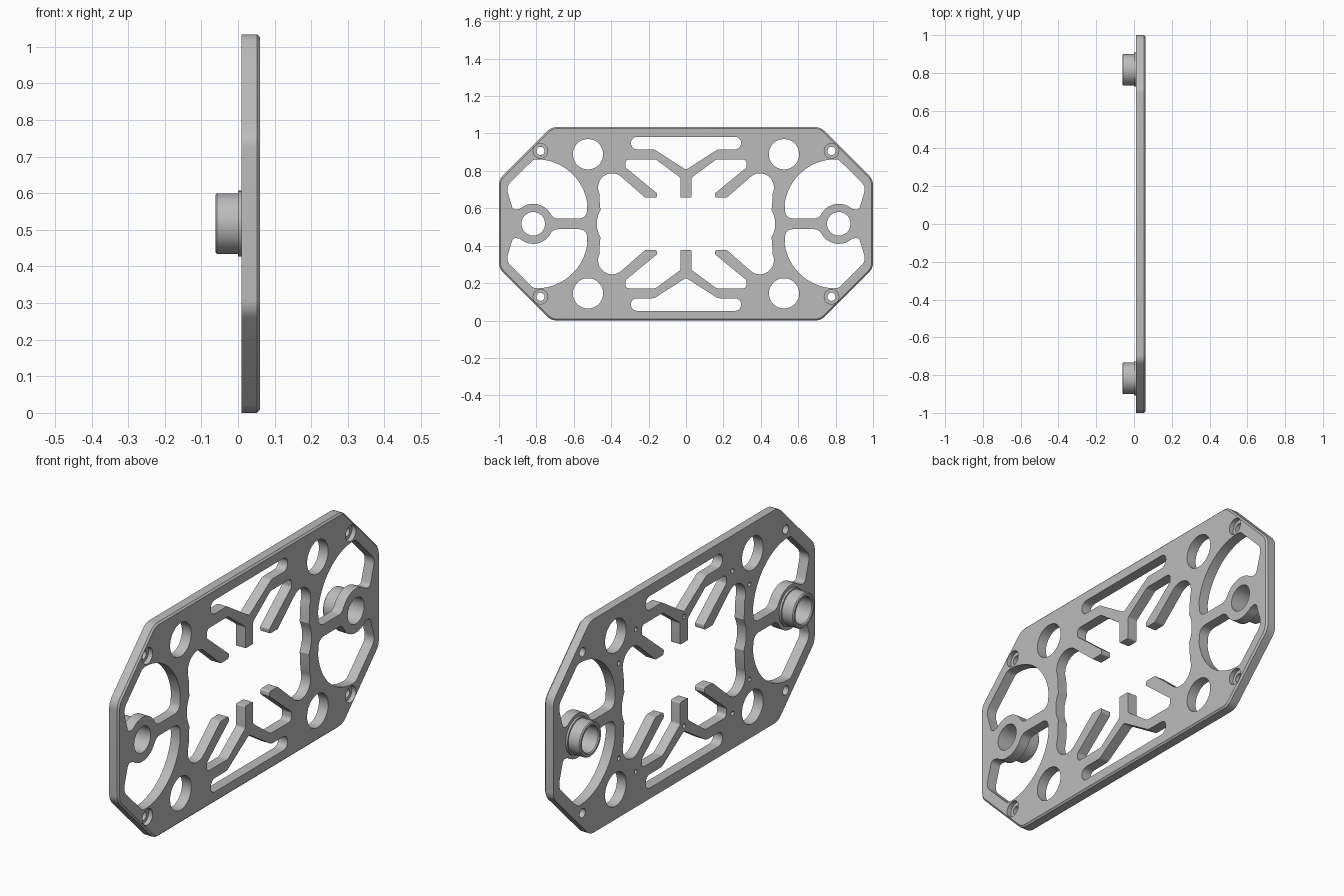
import bpy, bmesh
from math import sin, cos, pi, radians
from mathutils import Vector, Matrix

cube = bpy.data.objects.get("Cube")
if cube:
    bpy.data.objects.remove(cube)

BACK, FACE, MID = 0.01, 0.06, 0.517   # plate thickness range in x, centre height

grey = bpy.data.materials.new("satin grey")
grey.use_nodes = True
grey.diffuse_color = (0.5, 0.5, 0.5, 1)
grey.node_tree.nodes["Principled BSDF"].inputs["Base Color"].default_value = (0.5, 0.5, 0.5, 1)


def arc(cu, cv, r, a0, a1, n):
    """Points along an arc, with no corner rounding."""
    angles = [radians(a0 + (a1 - a0) * i / n) for i in range(n + 1)]
    return [(cu + r * cos(a), cv + r * sin(a), 0) for a in angles]


def circle(cu, cv, r, n=40):
    return arc(cu, cv, r, 0, 360, n)[:-1]


def fillet(points, steps=6):
    """Round each corner (u, v, radius) of a closed outline."""
    out = []
    for i, (u, v, r) in enumerate(points):
        p = Vector((u, v))
        a = Vector(points[i - 1][:2]) - p
        b = Vector(points[(i + 1) % len(points)][:2]) - p
        if r == 0 or a.length < 1e-5 or b.length < 1e-5:
            out.append(p)
            continue
        half = a.angle(b) / 2
        t = min(r * cos(half) / sin(half), 0.48 * a.length, 0.48 * b.length)
        r = t * sin(half) / cos(half)
        c = p + (a.normalized() + b.normalized()).normalized() * (r / sin(half))
        start, end = p + a.normalized() * t - c, p + b.normalized() * t - c
        sweep = start.angle_signed(end)
        for k in range(steps + 1):
            out.append(c + Matrix.Rotation(-sweep * k / steps, 2) @ start)
    return out


def prism(bm, points, x0, x1):
    """Extrude a rounded outline from x0 to x1."""
    verts = [bm.verts.new((x0, p[0], MID + p[1])) for p in fillet(points)]
    base = bm.faces.new(verts)
    new = bmesh.ops.extrude_face_region(bm, geom=[base])["geom"]
    top = [g for g in new if isinstance(g, bmesh.types.BMVert)]
    bmesh.ops.translate(bm, verts=top, vec=(x1 - x0, 0, 0))


def flip(points, su, sv):
    """Mirror an outline."""
    return [(u * su, v * sv, r) for u, v, r in points]


def quad(points):
    """Complete a first-quadrant path into a closed, doubly symmetric outline."""
    return (points + flip(points, 1, -1)[::-1]
            + flip(points, -1, -1) + flip(points, -1, 1)[::-1])


def finish(name, bm):
    bmesh.ops.recalc_face_normals(bm, faces=bm.faces[:])
    mesh = bpy.data.meshes.new(name)
    bm.to_mesh(mesh)
    bm.free()
    mesh.materials.append(grey)
    obj = bpy.data.objects.new(name, mesh)
    bpy.context.collection.objects.link(obj)
    return obj


def activate(obj):
    bpy.ops.object.select_all(action="DESELECT")
    obj.select_set(True)
    bpy.context.view_layer.objects.active = obj


# Plate blank: rounded octagon, chamfered around its outer face
bm = bmesh.new()
prism(bm, quad([(0.72, 0.517, 0.07), (1.0, 0.237, 0.07)]), BACK, FACE)
rim = [e for e in bm.edges if all(v.co.x > FACE - 1e-4 for v in e.verts)]
bmesh.ops.bevel(bm, geom=rim, offset=0.008, segments=1, affect="EDGES")
plate = finish("plate", bm)

# Central opening with post, fingers and lobed ends
opening = quad(
    [(0.03, 0.14, 0.006), (0.03, 0.247, 0.015), (0.163, 0.345, 0.03),
     (0.324, 0.345, 0.03), (0.324, 0.302, 0.015), (0.155, 0.163, 0.01),
     (0.157, 0.14, 0.008), (0.218, 0.14, 0.01)]
    + arc(0.395, 0.195, 0.075, 125, -25, 16)
    + arc(0.2, 0, 0.277, 20, 2, 6)[0:1]
    + [(0.457, 0.075, 0), (0.468, 0.05, 0), (0.475, 0.025, 0)])

# Slot under each long edge
half_slot = [(0.17, 0.398, 0.03), (0.294, 0.398, 0.032), (0.294, 0.465, 0.032)]
slot = [(0, 0.289, 0.015)] + half_slot + flip(half_slot, -1, 1)[::-1]

# Side window between the rim, the ring and its arm
window = (arc(0.80, 0.07, 0.275, 172, 92, 16)
          + [(0.816, 0.343, 0.03), (0.962, 0.198, 0.05), (0.925, 0.074, 0.022)]
          + arc(0.817, 0, 0.107, 48, 142, 12)
          + [(0.708, 0.029, 0.04), (0.531, 0.029, 0.04)])

# Gather every cut into one cutter
bm = bmesh.new()
lo, hi = BACK - 0.05, FACE + 0.05
prism(bm, opening, lo, hi)
for s in (1, -1):
    prism(bm, flip(slot, 1, s), lo, hi)
    prism(bm, circle(s * 0.817, 0, 0.063, 48), lo, hi)
    prism(bm, circle(0, s * 0.265, 0.011, 12), lo, BACK + 0.02)
    for t in (1, -1):
        prism(bm, flip(window, s, t), lo, hi)
        prism(bm, circle(s * 0.524, t * 0.372, 0.081, 48), lo, hi)
        prism(bm, circle(s * 0.778, t * 0.39, 0.022, 24), lo, hi)
        prism(bm, circle(s * 0.778, t * 0.39, 0.039, 32), FACE - 0.022, hi)
        for u, v in ((0.37, 0.345), (0.5, 0.23)):
            prism(bm, circle(s * u, t * v, 0.011, 12), lo, BACK + 0.02)
cutter = finish("cutter", bm)
cutter.hide_render = True

activate(plate)
mod = plate.modifiers.new("cuts", "BOOLEAN")
mod.operation, mod.solver, mod.object = "DIFFERENCE", "EXACT", cutter
mod.use_self = True
bpy.ops.object.modifier_apply(modifier="cuts")
bpy.data.objects.remove(cutter)
bpy.ops.object.shade_smooth_by_angle(angle=radians(30))

# Hollow flanged bosses on the back of the rings: (radius, x) profile turned about x
profile = [(0.063, 0.01), (0.09, 0.01), (0.09, 0), (0.083, 0), (0.083, -0.057),
           (0.078, -0.062), (0.068, -0.062), (0.063, -0.057)]
for name, u in (("front_boss", -0.817), ("back_boss", 0.817)):
    bm = bmesh.new()
    ring = [bm.verts.new((x, u, MID + r)) for r, x in profile]
    loop = [bm.edges.new((ring[i - 1], ring[i])) for i in range(len(ring))]
    bmesh.ops.spin(bm, geom=ring + loop, cent=(0, u, MID), axis=(1, 0, 0),
                   angle=2 * pi, steps=48)
    bmesh.ops.remove_doubles(bm, verts=bm.verts[:], dist=1e-4)
    activate(finish(name, bm))
    bpy.ops.object.shade_smooth_by_angle(angle=radians(30))
